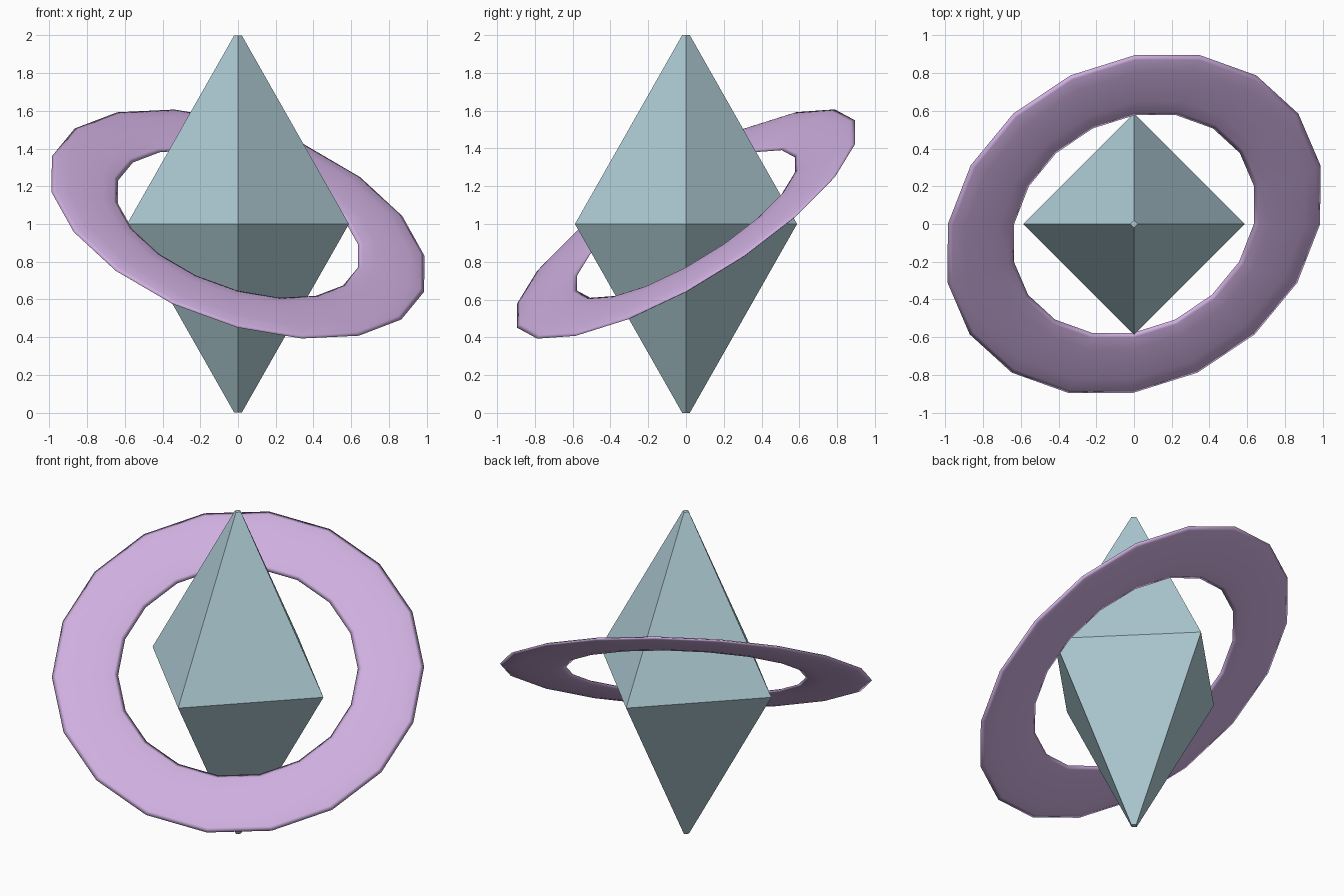
import bpy, bmesh
from math import radians, cos, sin, pi

cube = bpy.data.objects.get("Cube")
if cube:
    bpy.data.objects.remove(cube, do_unlink=True)


def make_material(name, rgb):
    mat = bpy.data.materials.new(name)
    mat.use_nodes = True
    mat.diffuse_color = (*rgb, 1)
    bsdf = next(n for n in mat.node_tree.nodes if n.type == "BSDF_PRINCIPLED")
    bsdf.inputs["Base Color"].default_value = (*rgb, 1)
    return mat


def loft(name, sections, mat, smooth=False, closed=False):
    """Skin a list of equal-length point loops; cap the ends unless closed."""
    bm = bmesh.new()
    loops = [[bm.verts.new(p) for p in s] for s in sections]
    pairs = list(zip(loops, loops[1:]))
    if closed:
        pairs.append((loops[-1], loops[0]))
    else:
        bm.faces.new(loops[0])
        bm.faces.new(loops[-1])
    for a, b in pairs:
        for i in range(len(a)):
            j = (i + 1) % len(a)
            bm.faces.new((a[i], a[j], b[j], b[i]))
    bmesh.ops.recalc_face_normals(bm, faces=bm.faces)
    for f in bm.faces:
        f.smooth = smooth
    mesh = bpy.data.meshes.new(name)
    bm.to_mesh(mesh)
    bm.free()
    mesh.materials.append(mat)
    obj = bpy.data.objects.new(name, mesh)
    bpy.context.collection.objects.link(obj)
    return obj


pale_blue = make_material("pale blue", (0.43, 0.61, 0.67))
lilac = make_material("lilac", (0.62, 0.43, 0.74))

# Four-sided double pyramid with tiny blunt tips
levels = [(0.02, 0), (0.588, 1), (0.02, 2)]
loft("crystal",
     [[(r * cos(k * pi / 2), r * sin(k * pi / 2), z) for k in range(4)]
      for r, z in levels], pale_blue)

# Flattened, tilted ring around the crystal
MAJOR, MINOR, HALF_THICK, SIDES, SECTION = 0.863, 0.187, 0.019, 18, 12
sections = []
for s in range(SIDES):
    a = 2 * pi * s / SIDES
    angles = [2 * pi * k / SECTION for k in range(SECTION)]
    sections.append([((MAJOR + MINOR * cos(u)) * cos(a),
                      (MAJOR + MINOR * cos(u)) * sin(a),
                      HALF_THICK * sin(u)) for u in angles])
ring = loft("orbit_ring", sections, lilac, smooth=True, closed=True)
ring.location = (0, 0, 1)
ring.rotation_euler = (radians(30), radians(20), 0)
